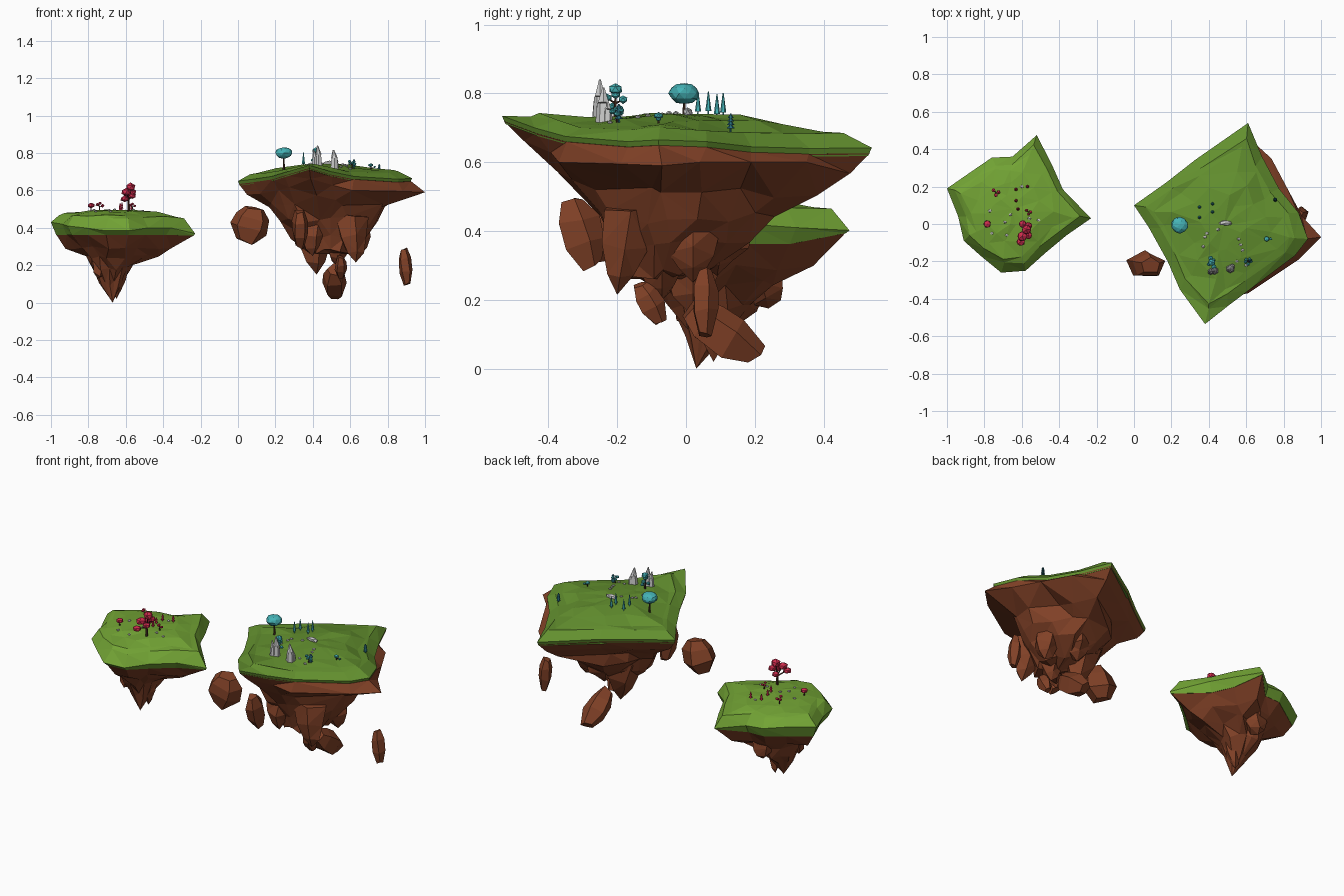
import bpy, bmesh, math, random
from mathutils import Vector, Matrix
from mathutils.bvhtree import BVHTree

if "Cube" in bpy.data.objects:
    bpy.data.objects.remove(bpy.data.objects["Cube"])

random.seed(4)
R = random.uniform


def mat(name, c):
    m = bpy.data.materials.new(name)
    m.diffuse_color = (*c, 1)
    m.use_nodes = True
    m.node_tree.nodes["Principled BSDF"].inputs["Base Color"].default_value = m.diffuse_color
    return m


GRASS_A = mat("grass_dark", (0.125, 0.28, 0.028))
GRASS_B = mat("grass_light", (0.17, 0.37, 0.035))
EARTH = mat("earth", (0.22, 0.053, 0.02))
BARK = mat("bark", (0.06, 0.025, 0.015))
TEAL = mat("teal_leaves", (0.06, 0.45, 0.47))
DEEP = mat("deep_teal_leaves", (0.02, 0.14, 0.19))
RED = mat("red_leaves", (0.62, 0.025, 0.075))


def finish(bm, name, material=None):
    bmesh.ops.recalc_face_normals(bm, faces=bm.faces)
    me = bpy.data.meshes.new(name)
    bm.to_mesh(me)
    bm.free()
    ob = bpy.data.objects.new(name, me)
    bpy.context.collection.objects.link(ob)
    if material:
        me.materials.append(material)
    return ob


def loft(bm, rings, tip_a=None, tip_b=None):
    """Skin equal-length rings; close each end with a point or a flat cap."""
    vr = [[bm.verts.new(p) for p in r] for r in rings]
    n = len(vr[0])
    for a, b in zip(vr, vr[1:]):
        for i in range(n):
            j = (i + 1) % n
            bm.faces.new((a[i], a[j], b[j], b[i]))
    for ring, tip in ((vr[0], tip_a), (vr[-1], tip_b)):
        if tip is None:
            bm.faces.new(ring)
        else:
            t = bm.verts.new(tip)
            for i in range(n):
                bm.faces.new((ring[i], ring[(i + 1) % n], t))


def inset(rim, c, s, zf, jit=0.0):
    return [(c[0] + (x - c[0]) * s + R(-jit, jit), c[1] + (y - c[1]) * s + R(-jit, jit),
             zf(z) + R(-jit, jit) * .5) for x, y, z in rim]


def oval(rim, c, rx, ry, z, jit):
    """Ring with the same number of points as the rim, around c."""
    out = []
    for x, y, _ in rim:
        a = math.atan2(y - c[1], x - c[0])
        out.append((c[0] + rx * math.cos(a) * R(1 - jit, 1 + jit),
                    c[1] + ry * math.sin(a) * R(1 - jit, 1 + jit), z + R(-.02, .02)))
    return out


def grass(name, rim, under, c, top, steps, material):
    bm = bmesh.new()
    rings = [under, rim]
    for s, f, j in steps:
        rings.append(inset(rim, c, s, lambda z: z + (top - z) * f, j))
    loft(bm, rings, None, (c[0], c[1], top))
    bmesh.ops.triangulate(bm, faces=[f for f in bm.faces if len(f.verts) == 4])
    tree = BVHTree.FromBMesh(bm)
    finish(bm, name, material)
    return lambda x, y: tree.ray_cast(Vector((x, y, 2)), Vector((0, 0, -1)))[0].z


def spike(bm, base, tip, r, n=5):
    """Jagged hanging stalactite."""
    base, tip = Vector(base), Vector(tip)
    rings = []
    for t, k in ((0, 1), (.45, .85), (.8, .5)):
        p = base.lerp(tip, t)
        rings.append([(p.x + r * k * R(.8, 1.15) * math.cos(6.283 * i / n),
                       p.y + r * k * R(.8, 1.15) * math.sin(6.283 * i / n),
                       p.z + R(-.015, .015)) for i in range(n)])
    loft(bm, rings, None, tip)


# ---- large island
rimA = [(.0, .10, .65), (.17, .22, .655), (.33, .345, .66), (.61, .54, .642), (.685, .36, .64),
        (.775, .19, .645), (.88, .06, .66), (.93, -.08, .665), (.86, -.17, .66), (.62, -.35, .675),
        (.50, -.44, .70), (.38, -.535, .735), (.245, -.35, .695), (.18, -.2, .675), (.08, -.02, .66)]
cA = (.48, -.01)
hA = grass("large_island_grass", rimA, inset(rimA, cA, .98, lambda z: z - .024), cA, .74,
           ((.86, .45, .01), (.78, .5, .014), (.55, .75, .016), (.28, .95, .014)), GRASS_A)

bm = bmesh.new()
lip = inset(rimA, cA, .89, lambda z: z - .075, .008)
lip[4], lip[5], lip[6], lip[7] = (.735, .35, .60), (.82, .19, .60), (.90, .04, .60), (1.0, -.07, .59)
lip[8], lip[9] = (.88, -.19, .595), (.61, -.37, .60)
bA = (.49, -.01)
loft(bm, [inset(rimA, cA, .99, lambda z: z - .016), lip,
          inset(rimA, cA, .70, lambda z: z * .55 + .155, .03),
          oval(rimA, bA, .24, .26, .44, .12), oval(rimA, bA, .19, .20, .36, .14),
          oval(rimA, (.49, -.06), .12, .13, .28, .15)], None, (.5, -.06, .26))
for b, t, r in (((.40, .02, .42), (.42, .02, .15), .11), ((.60, -.16, .47), (.63, -.20, .215), .095),
                ((.53, -.07, .36), (.53, -.07, .20), .08), ((.63, .02, .42), (.65, .02, .25), .08),
                ((.50, .12, .42), (.48, .09, .27), .095), ((.40, -.15, .46), (.40, -.18, .25), .09)):
    spike(bm, b, t, r)
bmesh.ops.triangulate(bm, faces=[f for f in bm.faces if len(f.verts) == 4])
finish(bm, "large_island_earth", EARTH)

# ---- small island
rimB = [(-1, .19, .43), (-.87, .28, .43), (-.76, .355, .42), (-.65, .36, .41), (-.52, .475, .402),
        (-.44, .32, .41), (-.38, .185, .42), (-.23, .03, .37), (-.36, -.06, .40), (-.48, -.16, .40),
        (-.58, -.25, .385), (-.71, -.26, .385), (-.82, -.17, .40), (-.91, -.09, .41), (-.94, .04, .42)]
cB = (-.65, .08)
underB = inset(rimB, cB, .92, lambda z: .362)
underB[4], underB[7] = (-.522, .465, .394), (-.235, .031, .358)
hB = grass("small_island_grass", rimB, underB, cB, .496,
           ((.86, .62, .01), (.76, .72, .012), (.5, .9, .012), (.25, .97, .008)), GRASS_B)
bm = bmesh.new()
loft(bm, [[(x, y, z + .002) for x, y, z in underB],
          inset(rimB, cB, .74, lambda z: .295, .02),
          inset(rimB, cB, .50, lambda z: .245, .025),
          oval(rimB, (-.68, .08), .10, .12, .18, .12),
          oval(rimB, (-.68, .06), .055, .06, .10, .15)], None, (-.67, .03, .0))
spike(bm, (-.66, .20, .30), (-.68, .24, .175), .09)
spike(bm, (-.63, .07, .2), (-.65, .08, .02), .045)
spike(bm, (-.73, .02, .25), (-.75, .0, .13), .06)
bmesh.ops.triangulate(bm, faces=[f for f in bm.faces if len(f.verts) == 4])
finish(bm, "small_island_earth", EARTH)


# ---- floating chunks: five-sided boulders with tapered ends
def chunk(name, p, size, rot):
    bm = bmesh.new()
    rings = [[(r * R(.88, 1.12) * math.cos(1.2566 * i + .3), r * R(.88, 1.12) * math.sin(1.2566 * i + .3),
               z + R(-.06, .06)) for i in range(5)] for z, r in ((-.45, .26), (-.12, .5), (.2, .48), (.45, .28))]
    loft(bm, rings)
    m = Matrix.Rotation(rot[1], 3, 'Y') @ Matrix.Rotation(rot[0], 3, 'X') @ Matrix.Diagonal(size)
    for v in bm.verts:
        v.co = m @ v.co + Vector(p)
    finish(bm, name, EARTH)


for i, (p, s, r) in enumerate((((.065, -.22, .415), (.21, .15, .20), (0, .25)),
                               ((.33, -.305, .395), (.09, .13, .22), (.3, 0)),
                               ((.515, .11, .105), (.13, .14, .25), (.95, 0)),
                               ((.55, -.105, .19), (.065, .075, .14), (.5, 0)),
                               ((.895, .055, .19), (.07, .075, .21), (0, -.1)))):
    chunk(f"floating_rock_{i}", p, s, r)


def blob(bm, p, size, jit=.12, sub=1):
    for v in bmesh.ops.create_icosphere(bm, subdivisions=sub, radius=.5)["verts"]:
        q = v.co * R(1 - jit, 1 + jit)
        v.co = Vector((q.x * size[0], q.y * size[1], q.z * size[2])) + Vector(p)


def cone(bm, a, b, r1, r2, n=5):
    a, b = Vector(a), Vector(b)
    bmesh.ops.create_cone(bm, cap_ends=True, segments=n, radius1=r1, radius2=r2, depth=(b - a).length,
                          matrix=Matrix.Translation((a + b) / 2) @ (b - a).to_track_quat('Z', 'Y').to_matrix().to_4x4())


# Standing stones
bm = bmesh.new()
for x, y, h, r in ((.43, -.25, .108, .022), (.41, -.255, .085, .018), (.515, -.24, .098, .024), (.525, -.228, .06, .016)):
    z = hA(x, y)
    cone(bm, (x, y, z - .01), (x, y, z + h * .55), r, r * .75, 6)
    cone(bm, (x, y, z + h * .55), (x - .005, y, z + h), r * .75, r * .15, 6)
blob(bm, (.49, .005, hA(.49, 0) + .006), (.075, .03, .03))
finish(bm, "standing_stones")

# Pebble scatter
bm = bmesh.new()
for h, pts in ((hA, ((.38, -.07), (.37, -.12), (.45, -.03), (.56, -.08), (.57, -.11), (.55, -.2), (.6, -.22), (.58, -.14), (.39, -.05))),
               (hB, ((-.77, .07), (-.76, -.05), (-.68, -.06), (-.66, .05), (-.56, .03), (-.51, .02), (-.60, .2), (-.69, .01)))):
    for x, y in pts:
        blob(bm, (x, y, h(x, y) + .002), (.02, .017, .012))
finish(bm, "pebbles")


# ---- trees: trunk plus leaf blobs given as (dx, dy, dz, width, height)
def tree(name, h, x, y, leaves, material, r=.006, sub=1):
    z = h(x, y)
    tb, lb = bmesh.new(), bmesh.new()
    top = max(l[2] for l in leaves)
    cone(tb, (x, y, z - .01), (x, y, z + top * .6), r, r * .6)
    for dx, dy, dz, w, t in leaves:
        cone(tb, (x, y, z + min(dz, top * .6) * .8), (x + dx, y + dy, z + dz), r * .6, r * .3)
        blob(lb, (x + dx, y + dy, z + dz), (w, w, t), .07, sub)
    finish(tb, name + "_trunk", BARK)
    finish(lb, name + "_leaves", material)


def bush(n, size):
    return [(.7 * size * math.cos(i * 2.4), .7 * size * math.sin(i * 2.4), size * (1.2 + .9 * i / n), size, size * .8)
            for i in range(n)]


tree("umbrella_tree", hA, .245, -.005, [(0, 0, .088, .09, .062)], TEAL, .007, 2)
tree("cluster_tree", hA, .415, -.205, [(0, 0, .08, .042, .035), (.012, -.025, .055, .03, .025), (-.005, .022, .05, .028, .024),
     (-.014, -.01, .03, .024, .02), (.01, .012, .025, .022, .02), (0, .0, .065, .03, .025)], TEAL)
tree("shrub_tree_0", hA, .61, -.2, bush(5, .02), TEAL, .004)
tree("shrub_tree_1", hA, .71, -.08, [(0, 0, .022, .03, .02), (.02, .0, .012, .016, .012)], TEAL, .004)
tree("red_cluster_tree", hB, -.585, -.03, [(.01, .0, .125, .055, .05), (-.012, -.035, .10, .06, .045), (.02, .02, .10, .045, .035),
     (-.01, .03, .075, .045, .035), (-.02, -.065, .065, .05, .035), (.02, -.03, .08, .045, .035)], RED, .008)
tree("red_tree_0", hB, -.785, .0, [(0, 0, .03, .042, .03)], RED, .004)
tree("red_tree_1", hB, -.74, .17, bush(3, .022), RED, .004)
tree("red_tree_2", hB, -.565, .065, bush(3, .018), RED, .004)


# Slim cypresses and layered saplings
def stacked(name, h, pts, material, height, r, tiers):
    bm = bmesh.new()
    for x, y in pts:
        z = h(x, y)
        cone(bm, (x, y, z - .01), (x, y, z + height), r * .3, r * .15)
        for i in range(tiers):
            a = height * (.2 + .8 * i / tiers)
            cone(bm, (x, y, z + a), (x, y, z + a + height * .8 / tiers * 1.3), r * (1 - .35 * i / tiers), r * .15, 6)
    finish(bm, name, material)


stacked("cypresses", hA, ((.35, .035), (.42, .065), (.35, .09), (.42, .108)), TEAL, .055, .009, 1)
stacked("saplings", hA, ((.755, .13), (.62, -.195)), DEEP, .05, .012, 4)
stacked("red_cypresses", hB, ((-.63, .185), (-.57, .20), (-.63, .125), (-.62, .08)), RED, .036, .009, 2)
